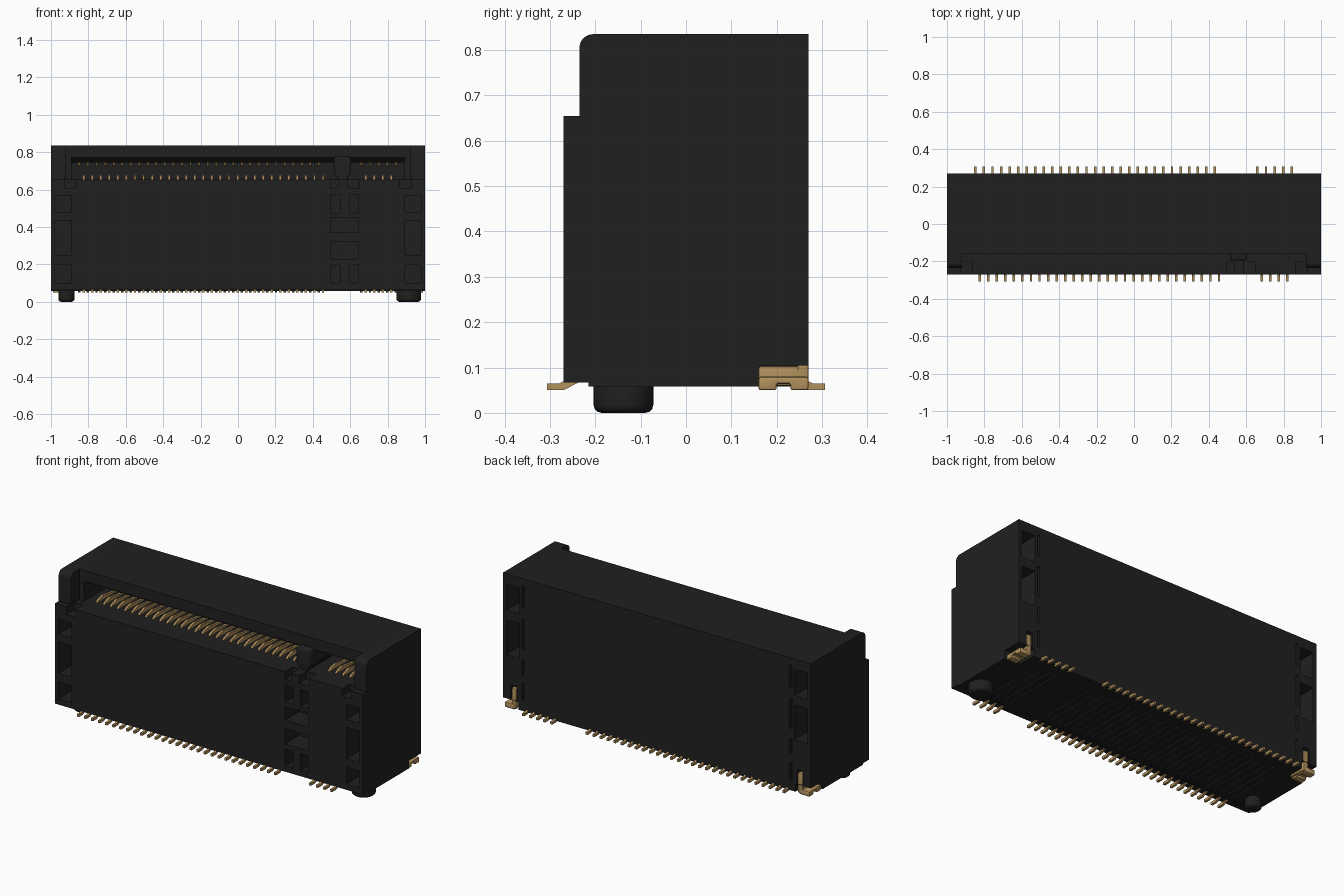
import bpy, bmesh, math

if "Cube" in bpy.data.objects:
    bpy.data.objects.remove(bpy.data.objects["Cube"])

def material(name, rgb):
    m = bpy.data.materials.new(name)
    m.diffuse_color = (*rgb, 1)
    m.use_nodes = True
    m.node_tree.nodes["Principled BSDF"].inputs["Base Color"].default_value = m.diffuse_color
    return m

BLACK = material("black plastic", (0.0145, 0.0145, 0.0145))
GOLD = material("gold metal", (0.45, 0.29, 0.11))

def finish(bm, name, mat):
    bmesh.ops.recalc_face_normals(bm, faces=bm.faces)
    me = bpy.data.meshes.new(name)
    bm.to_mesh(me)
    bm.free()
    ob = bpy.data.objects.new(name, me)
    bpy.context.collection.objects.link(ob)
    if mat:
        me.materials.append(mat)
    return ob

def prism(bm, pts, a, b, axis="x"):
    """Extrude a closed profile: (y, z) along x, or (x, z) along y."""
    place = (lambda p, t: (t, p[0], p[1])) if axis == "x" else (lambda p, t: (p[0], t, p[1]))
    lo = [bm.verts.new(place(p, a)) for p in pts]
    hi = [bm.verts.new(place(p, b)) for p in pts]
    bm.faces.new(lo)
    bm.faces.new(hi[::-1])
    n = len(pts)
    for i in range(n):
        bm.faces.new((lo[i], hi[i], hi[(i + 1) % n], lo[(i + 1) % n]))

def box(bm, x0, x1, y0, y1, z0, z1):
    prism(bm, [(y0, z0), (y1, z0), (y1, z1), (y0, z1)], x0, x1)

def activate(ob):
    bpy.ops.object.select_all(action="DESELECT")
    ob.select_set(True)
    bpy.context.view_layer.objects.active = ob

def cut(target, bm):
    cutter = finish(bm, "cutter", None)
    cutter.hide_render = True
    mod = target.modifiers.new("cut", "BOOLEAN")
    mod.operation, mod.solver, mod.object = "DIFFERENCE", "EXACT", cutter
    activate(target)
    bpy.ops.object.modifier_apply(modifier=mod.name)
    bpy.data.objects.remove(cutter)

def bevel(ob, width, segments=3):
    mod = ob.modifiers.new("bevel", "BEVEL")
    mod.width, mod.segments = width, segments
    mod.limit_method, mod.angle_limit = "ANGLE", math.radians(40)
    activate(ob)
    bpy.ops.object.modifier_apply(modifier=mod.name)

def smooth(ob):
    activate(ob)
    bpy.ops.object.shade_smooth_by_angle(angle=math.radians(30))

# housing: stepped side profile with a rounded upper front edge
arc = [(-0.205 - 0.03 * math.sin(t), 0.805 + 0.03 * math.cos(t))
       for t in [i * math.pi / 12 for i in range(7)]]
bm = bmesh.new()
prism(bm, [(-0.27, 0.067), (-0.215, 0.067), (-0.215, 0.058), (0.27, 0.058), (0.27, 0.835)]
      + arc + [(-0.235, 0.655), (-0.27, 0.655)], -1, 1)
housing = finish(bm, "housing", BLACK)

# open front top between the end posts
bm = bmesh.new()
box(bm, -0.92, 0.92, -0.4, -0.157, 0.655, 0.9)
cut(housing, bm)

# card slot with a chamfered roof lip
bm = bmesh.new()
prism(bm, [(-0.4, 0.654), (0.1, 0.654), (0.1, 0.745), (-0.115, 0.745), (-0.15, 0.77), (-0.4, 0.80)],
      -0.89, 0.89)
cut(housing, bm)

# floor notches, front and back pockets, clip recesses
bm = bmesh.new()
for x0, x1 in [(0.495, 0.535), (0.585, 0.65), (-0.925, -0.865), (0.865, 0.925)]:
    box(bm, x0, x1, -0.3, -0.20, 0.61, 0.67)
FRONT, BACK = (-0.3, -0.14), (0.14, 0.3)
for s in (-1, 1):
    xs = sorted((s * 0.893, s * 0.978))
    for z0, z1 in [(0.10, 0.20), (0.25, 0.435), (0.48, 0.57)]:
        box(bm, *xs, *FRONT, z0, z1)
    for z0, z1 in [(0.36, 0.565), (0.62, 0.775)]:
        box(bm, *xs, *BACK, z0, z1)
    xs = sorted((s * 0.862, s * 0.876))
    for z0, z1 in [(0.12, 0.22), (0.27, 0.36), (0.42, 0.60), (0.66, 0.79)]:
        box(bm, *xs, 0.22, 0.3, z0, z1)
    box(bm, *sorted((s * 0.90, s * 1.1)), 0.16, 0.3, 0.0, 0.104)
    box(bm, *sorted((s * 0.91, s * 0.95)), 0.23, 0.3, 0.11, 0.19)
for x0, x1 in [(0.495, 0.545), (0.595, 0.645)]:
    for z0, z1 in [(0.10, 0.20), (0.475, 0.575)]:
        box(bm, x0, x1, *FRONT, z0, z1)
for z0, z1 in [(0.23, 0.32), (0.37, 0.45)]:
    box(bm, 0.495, 0.645, *FRONT, z0, z1)
cut(housing, bm)

# contact positions in the two staggered rows
PITCH = 0.0457
front_x = [-0.825 + PITCH * i for i in list(range(29)) + list(range(33, 37))]
rear_x = [-0.848 + PITCH * i for i in list(range(29)) + list(range(33, 38))]

# thin grooves across the underside
bm = bmesh.new()
for x in front_x:
    box(bm, x - 0.005, x + 0.005, -0.19, 0.2, 0.04, 0.075)
cut(housing, bm)
smooth(housing)

# key post dividing the slot
bm = bmesh.new()
prism(bm, [(0.535, 0.60), (0.585, 0.60), (0.585, 0.66), (0.603, 0.685), (0.603, 0.778),
           (0.512, 0.778), (0.512, 0.685), (0.535, 0.66)], -0.195, 0.11, "y")
key = finish(bm, "key_post", BLACK)
bevel(key, 0.012)
smooth(key)

# locating pegs, the right one larger
for name, x, r in [("left_peg", -0.917, 0.044), ("right_peg", 0.913, 0.066)]:
    bpy.ops.mesh.primitive_cylinder_add(vertices=32, radius=r, depth=0.08, location=(x, -0.138, 0.04))
    peg = bpy.context.object
    peg.name = name
    peg.data.materials.append(BLACK)
    bevel(peg, 0.018)
    smooth(peg)

# solder feet along the bottom edges
foot = [(-0.307, 0.05), (-0.27, 0.05), (-0.235, 0.068), (-0.235, 0.085),
        (-0.25, 0.08), (-0.28, 0.065), (-0.307, 0.065)]
for name, xs, sign in [("front_feet", front_x, 1), ("rear_feet", rear_x, -1)]:
    bm = bmesh.new()
    for x in xs:
        prism(bm, [(sign * y, z) for y, z in foot], x - 0.0065, x + 0.0065)
    finish(bm, name, GOLD)

# spring contacts inside the slot
lower = [(-0.135, 0.652), (-0.125, 0.664), (-0.08, 0.678), (0.0, 0.666), (0.11, 0.664), (0.11, 0.652)]
upper = [(-0.11, 0.748), (-0.095, 0.728), (-0.07, 0.72), (0.0, 0.735), (0.11, 0.735), (0.11, 0.748)]
for name, xs, prof in [("lower_contacts", front_x, lower), ("upper_contacts", rear_x, upper)]:
    bm = bmesh.new()
    for x in xs:
        prism(bm, prof, x - 0.0065, x + 0.0065)
    finish(bm, name, GOLD)

# corner solder clips: notched foot, upper shelf and upright blade
for name, s in [("left_clip", -1), ("right_clip", 1)]:
    bm = bmesh.new()
    xs = sorted((s * 0.925, s * 0.99))
    prism(bm, [(0.16, 0.05), (0.20, 0.05), (0.20, 0.064), (0.23, 0.064), (0.23, 0.05),
               (0.27, 0.05), (0.27, 0.08), (0.16, 0.08)], *xs)
    box(bm, *sorted((s * 0.915, s * 0.945)), 0.16, 0.25, 0.06, 0.103)
    box(bm, *sorted((s * 0.915, s * 0.945)), 0.245, 0.27, 0.055, 0.175)
    clip = finish(bm, name, GOLD)
    bevel(clip, 0.005, 2)
    smooth(clip)
